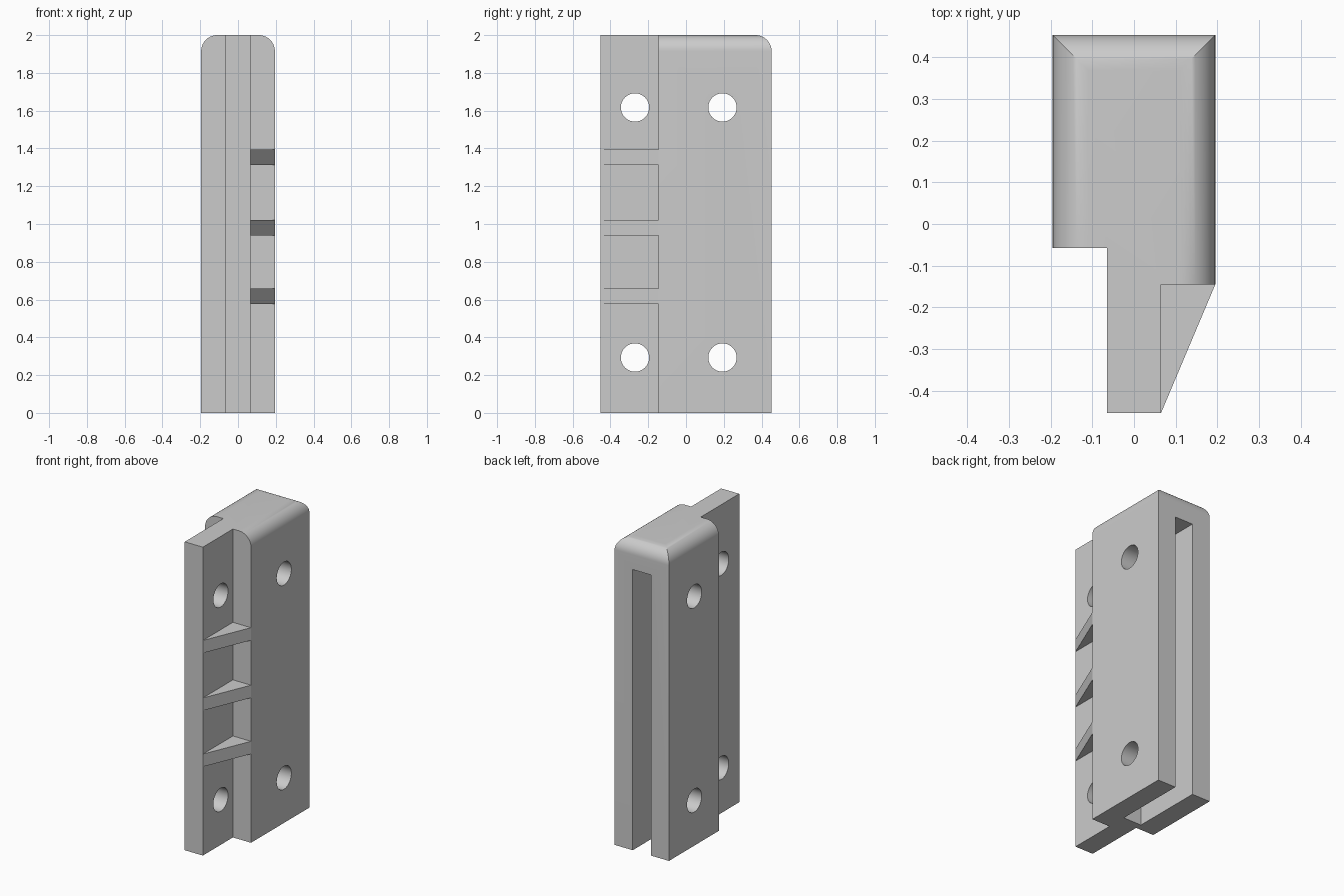
import bpy, bmesh, math
from mathutils import Matrix, Vector

cube = bpy.data.objects.get("Cube")
if cube:
    bpy.data.objects.remove(cube, do_unlink=True)

grey = bpy.data.materials.new("plain grey")
grey.use_nodes = True
COLOUR = (0.6, 0.6, 0.6, 1)
grey.diffuse_color = COLOUR
grey.node_tree.nodes["Principled BSDF"].inputs["Base Color"].default_value = COLOUR

W, T = 0.195, 0.065             # half widths of the body and the flange
BACK, FRONT = 0.453, -0.453
LIP, STEP = -0.145, -0.058      # front ends of the two legs
RADIUS = 0.085


def finish(name, bm):
    bmesh.ops.recalc_face_normals(bm, faces=bm.faces)
    mesh = bpy.data.meshes.new(name)
    bm.to_mesh(mesh)
    bm.free()
    mesh.materials.append(grey)
    obj = bpy.data.objects.new(name, mesh)
    bpy.context.collection.objects.link(obj)
    return obj


def prism(outline, z0, z1):
    """Extrude a plan outline from z0 up to z1."""
    bm = bmesh.new()
    face = bm.faces.new([bm.verts.new((x, y, z0)) for x, y in outline])
    top = bmesh.ops.extrude_face_region(bm, geom=[face])["geom"]
    verts = [g for g in top if isinstance(g, bmesh.types.BMVert)]
    bmesh.ops.translate(bm, verts=verts, vec=(0, 0, z1 - z0))
    return bm


def cut(target, cutter):
    mod = target.modifiers.new(cutter.name, "BOOLEAN")
    mod.operation = "DIFFERENCE"
    mod.solver = "EXACT"
    mod.object = cutter
    bpy.context.view_layer.objects.active = target
    bpy.ops.object.modifier_apply(modifier=mod.name)
    bpy.data.objects.remove(cutter, do_unlink=True)


# Body and front flange, with the two long top edges rounded
bm = prism([(-W, BACK), (-W, STEP), (-T, STEP), (-T, FRONT),
            (T, FRONT), (T, LIP), (W, LIP), (W, BACK)], 0, 2)
edges = [e for e in bm.edges
         if all(v.co.z > 1.9 and abs(v.co.x) > W - 0.01 for v in e.verts)]
bmesh.ops.bevel(bm, geom=edges, offset=RADIUS, segments=14, profile=0.5,
                affect="EDGES")
bracket = finish("bracket_body", bm)

# Slot, open at the back and the bottom
cut(bracket, finish("slot_cutter", prism(
    [(-T, -0.015), (T, -0.015), (T, 0.6), (-T, 0.6)], -0.1, 1.82)))

# Round screw holes straight through from side to side
for y in (-0.27, 0.193):
    for z in (0.293, 1.617):
        bm = bmesh.new()
        bmesh.ops.create_cone(
            bm, cap_ends=True, segments=40, radius1=0.075, radius2=0.075, depth=1,
            matrix=Matrix.Translation((0, y, z)) @ Matrix.Rotation(math.pi / 2, 4, "Y"))
        cut(bracket, finish("hole_cutter", bm))

# Triangular ribs between the flange and the longer leg
for i, z in enumerate((0.617, 0.981, 1.354)):
    finish(f"rib_{i + 1}", prism([(T, FRONT), (W, LIP), (T, LIP)],
                                 z - 0.041, z + 0.041))

# Smooth rounded surfaces, sharp corners
bpy.ops.object.select_all(action="DESELECT")
bracket.select_set(True)
bpy.context.view_layer.objects.active = bracket
bpy.ops.object.shade_smooth_by_angle(angle=math.radians(30))
